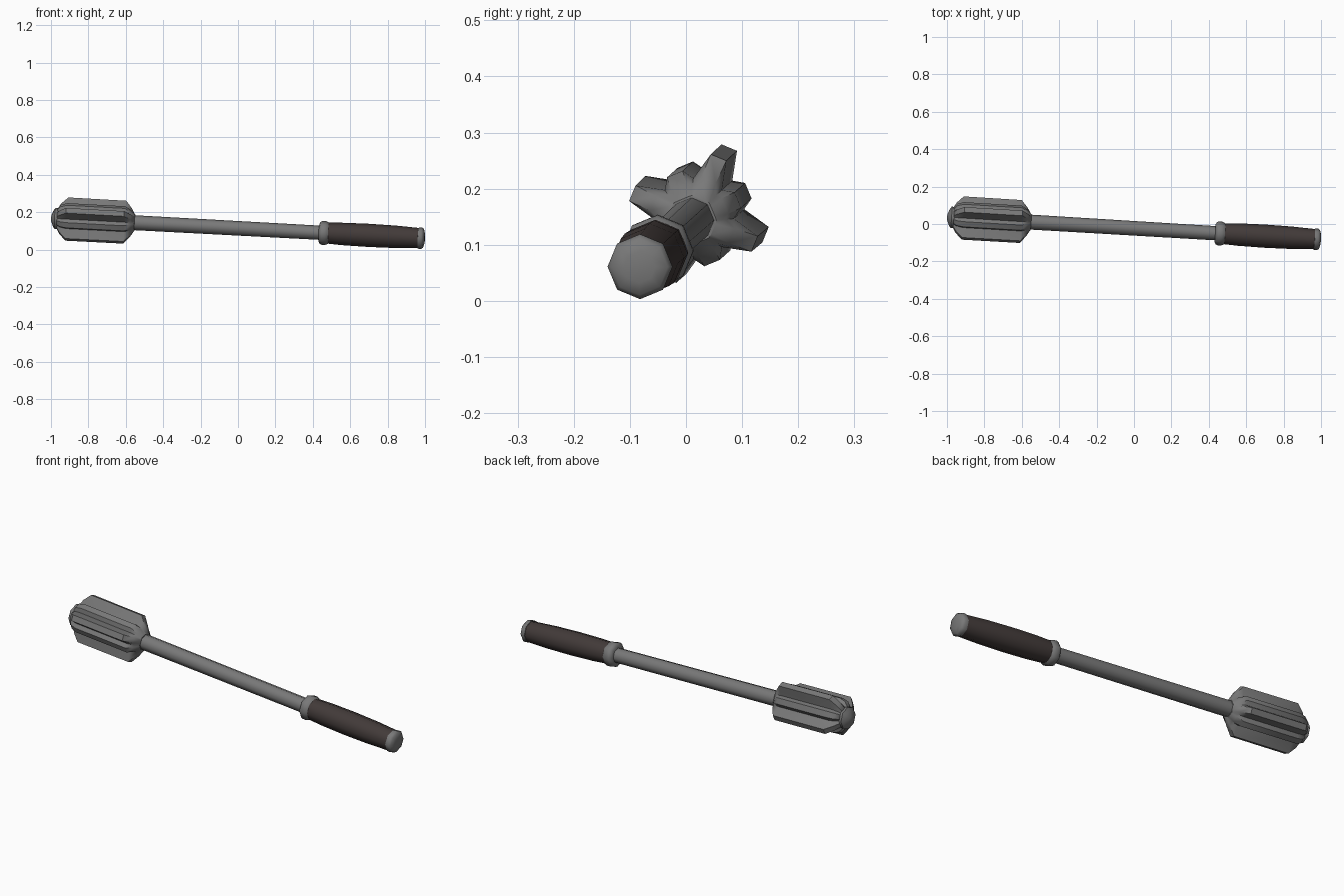
import bpy, bmesh, math
from mathutils import Vector

if "Cube" in bpy.data.objects:
    bpy.data.objects.remove(bpy.data.objects["Cube"])


def material(name, rgb):
    m = bpy.data.materials.new(name)
    m.diffuse_color = (*rgb, 1)
    m.use_nodes = True
    m.node_tree.nodes["Principled BSDF"].inputs["Base Color"].default_value = m.diffuse_color
    return m


METAL = material("grey metal", (0.19, 0.19, 0.19))
LEATHER = material("dark leather", (0.055, 0.043, 0.041))

# The whole weapon leans slightly: local axes along and across it
AXIS = Vector((1, -0.06, -0.054)).normalized()
SIDE = Vector((0.06, 1, 0)).normalized()
UP = AXIS.cross(SIDE)


def place(x, a, r):
    centre = Vector((x, -0.023 - 0.06 * x, 0.114 - 0.054 * x))
    return centre + SIDE * (r * math.cos(a)) + UP * (r * math.sin(a))


def skin(name, rings, mat, angle=50):
    """Bridge rings of points and close both ends."""
    bm = bmesh.new()
    vs = [[bm.verts.new(p) for p in ring] for ring in rings]
    n = len(vs[0])
    for a, b in zip(vs, vs[1:]):
        for i in range(n):
            bm.faces.new((a[i], a[(i + 1) % n], b[(i + 1) % n], b[i]))
    bm.faces.new(vs[0])
    bm.faces.new(vs[-1])
    bmesh.ops.recalc_face_normals(bm, faces=bm.faces)
    me = bpy.data.meshes.new(name)
    bm.to_mesh(me)
    bm.free()
    me.materials.append(mat)
    ob = bpy.data.objects.new(name, me)
    bpy.context.collection.objects.link(ob)
    bpy.ops.object.select_all(action='DESELECT')
    ob.select_set(True)
    bpy.context.view_layer.objects.active = ob
    bpy.ops.object.shade_smooth_by_angle(angle=math.radians(angle))
    return ob


def lathe(name, profile, mat):
    """Eight-sided turned part; profile holds (x, radius)."""
    skin(name, [[place(x, i * math.pi / 4, r) for i in range(8)]
                for x, r in profile], mat)


# Shaft, collar, grip and end cap
lathe("shaft", [(-0.60, 0.040), (0.46, 0.038)], METAL)
lathe("collar", [(0.433, 0.046), (0.440, 0.060), (0.450, 0.064),
                 (0.468, 0.064), (0.478, 0.060), (0.486, 0.055)], METAL)
lathe("grip", [(0.483, 0.056), (0.56, 0.060), (0.70, 0.062),
               (0.84, 0.060), (0.968, 0.054)], LEATHER)
lathe("end_cap", [(0.962, 0.050), (0.964, 0.057), (0.982, 0.058),
                  (0.992, 0.050), (0.998, 0.028), (0.999, 0.004)], METAL)


# Head: eight-sided core with four tall fins and four low ridges between them
def head_ring(x, valley, fin, ridge, fin_half, ridge_half):
    pts = []
    for k in range(8):
        start = k * math.pi / 4
        mid = start + math.pi / 8
        r, h = (fin, fin_half) if k % 2 else (ridge, ridge_half)
        pts.append(place(x, start, valley))
        for s in (-1, 1):
            pts.append(place(x, mid + s * math.atan2(h, r), math.hypot(h, r)))
    return pts


skin("flanged_head", [
    head_ring(-0.552, 0.044, 0.042, 0.041, 0.010, 0.010),
    head_ring(-0.572, 0.060, 0.076, 0.063, 0.014, 0.015),
    head_ring(-0.605, 0.072, 0.118, 0.086, 0.015, 0.015),
    head_ring(-0.915, 0.072, 0.119, 0.086, 0.015, 0.015),
    head_ring(-0.950, 0.062, 0.083, 0.075, 0.014, 0.014),
    head_ring(-0.966, 0.050, 0.056, 0.054, 0.011, 0.011),
], METAL, 40)

# Domed tip of the head
lathe("head_tip", [(-0.955, 0.050), (-0.966, 0.057), (-0.978, 0.057),
                   (-0.989, 0.040), (-0.998, 0.016), (-1.0, 0.003)], METAL)
